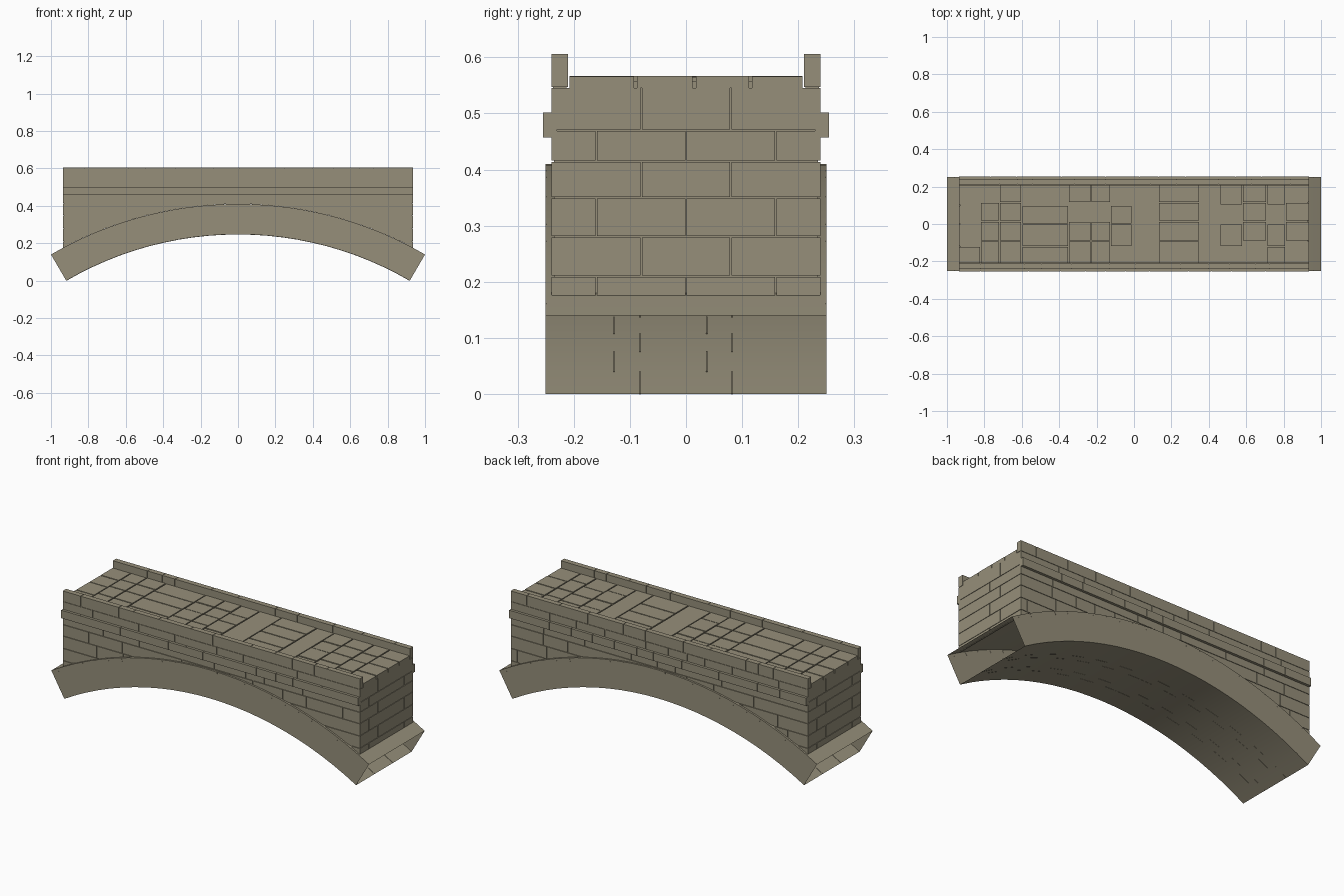
import bpy, bmesh, math, random

if "Cube" in bpy.data.objects:
    bpy.data.objects.remove(bpy.data.objects["Cube"])
random.seed(4)

STONE_RGBA = (0.305, 0.275, 0.195, 1)
STONE = bpy.data.materials.new("grey_brown_stone")
STONE.use_nodes = True
STONE.diffuse_color = STONE_RGBA
STONE.node_tree.nodes["Principled BSDF"].inputs["Base Color"].default_value = STONE_RGBA

R_OUT, R_IN, CZ = 1.987, 1.825, -1.577     # arch radii and centre height
HALF_ANGLE = math.asin(1 / R_OUT)
COURSES = 24
END, SIDE, PROUD = 0.935, 0.24, 0.005


def arc(r, t):
    return r * math.sin(t), CZ + r * math.cos(t)


def arch_top(x):
    return CZ + math.sqrt(R_OUT ** 2 - x * x)


def finish(name, bm):
    bmesh.ops.recalc_face_normals(bm, faces=bm.faces)
    mesh = bpy.data.meshes.new(name)
    bm.to_mesh(mesh)
    bm.free()
    mesh.materials.append(STONE)
    ob = bpy.data.objects.new(name, mesh)
    bpy.context.collection.objects.link(ob)
    return ob


def prism(bm, outline, y0, y1):
    """Extrude an x-z outline from y0 to y1."""
    a = [bm.verts.new((x, y0, z)) for x, z in outline]
    b = [bm.verts.new((x, y1, z)) for x, z in outline]
    bm.faces.new(a)
    bm.faces.new(b[::-1])
    for i in range(len(a)):
        j = (i + 1) % len(a)
        bm.faces.new((a[i], b[i], b[j], a[j]))


def box(bm, x0, x1, y0, y1, z0, z1):
    prism(bm, [(x0, z0), (x1, z0), (x1, z1), (x0, z1)], y0, y1)


def above_arch(x0, x1, z0, z1, lift=0.0):
    """Outline of a block whose lower edge is cut by the arch, or None."""
    n = max(4, int((x1 - x0) / 0.015))
    xs = [x0 + (x1 - x0) * i / n for i in range(n + 1)]
    low = [(x, max(z0, arch_top(x) + lift)) for x in xs]
    low = [p for p in low if p[1] < z1 - 0.001]
    if len(low) < 2:
        return None
    return low + [(low[-1][0], z1), (low[0][0], z1)]


def random_joints(shortest, longest):
    xs = [-END]
    while xs[-1] < END - longest:
        xs.append(xs[-1] + random.uniform(shortest, longest))
    return xs + [END]


def spans(edges, gap=0.0025):
    """Pairs of stone limits with a joint left between neighbours."""
    last = len(edges) - 2
    for i in range(last + 1):
        yield (edges[i] + (gap / 2 if i else 0),
               edges[i + 1] - (gap / 2 if i < last else 0))


# Arch ring: hollow, open at both ends
bm = bmesh.new()
rings = []
for i in range(COURSES + 1):
    t = HALF_ANGLE * (2 * i / COURSES - 1)
    rings.append([bm.verts.new((x, y, z)) for r, y in
                  ((R_OUT, -0.25), (R_OUT, 0.25), (R_IN, 0.25), (R_IN, -0.25))
                  for x, z in [arc(r, t)]])
for a, b in zip(rings, rings[1:]):
    for k in range(4):
        bm.faces.new((a[k], b[k], b[(k + 1) % 4], a[(k + 1) % 4]))
ring = finish("arch_ring", bm)
for ob in bpy.context.selected_objects:
    ob.select_set(False)
ring.select_set(True)
bpy.context.view_layer.objects.active = ring
bpy.ops.object.shade_smooth_by_angle(angle=math.radians(20))

# Staggered joints in the underside, and short ticks on the arch faces
bm = bmesh.new()
step = 2 * HALF_ANGLE / COURSES
for i in range(COURSES):
    t0 = -HALF_ANGLE + i * step
    t1 = t0 + step
    strip = [arc(R_IN - 0.001, t0), arc(R_IN - 0.001, t1),
             arc(R_IN + 0.002, t1), arc(R_IN + 0.002, t0)]
    from_end = min(i, COURSES - 1 - i)
    for y in ((-0.082, 0.082) if from_end % 2 == 0 else (-0.128, 0.037)):
        prism(bm, strip, y - 0.001, y + 0.001)
    tm, w = t0 + step / 2, 0.0005
    tick = [arc(R_OUT - 0.02, tm - w), arc(R_OUT - 0.02, tm + w),
            arc(R_OUT, tm + w), arc(R_OUT, tm - w)]
    for s in (-1, 1):
        prism(bm, tick, s * 0.249, s * 0.2505)
finish("arch_joints", bm)

# Recessed wall core, showing in the joints
bm = bmesh.new()
inner = END - PROUD
prism(bm, above_arch(-inner, inner, 0, 0.545, 0.001), -SIDE + PROUD, SIDE - PROUD)
box(bm, -inner, inner, -0.206, 0.206, 0.54, 0.558)
for s in (-1, 1):
    box(bm, -inner, inner, s * 0.213, s * 0.237, 0.54, 0.602)
    box(bm, -inner, inner, s * 0.23, s * 0.251, 0.459, 0.497)
finish("wall_core", bm)

# Coursed side and end walls
levels = [0.175, 0.21, 0.28, 0.35, 0.415, 0.47, 0.545]
sides, ends = bmesh.new(), bmesh.new()
for row, (z0, z1) in enumerate(spans(levels)):
    for s in (-1, 1):
        for x0, x1 in spans(random_joints(0.11, 0.3)):
            shape = above_arch(x0, x1, z0, z1)
            if shape:
                prism(sides, shape, s * (SIDE - 0.008), s * SIDE)
        mids = [-0.08, 0.08] if row % 2 else [-0.16, 0, 0.16]
        for y0, y1 in spans([-SIDE + 0.001] + mids + [SIDE - 0.001]):
            xa, xb = sorted((s * (END - 0.008), s * END))
            box(ends, xa, xb, y0, y1, z0, z1)
finish("side_wall_stones", sides)
finish("end_wall_stones", ends)

# Projecting string course and parapets
band, parapet = bmesh.new(), bmesh.new()
for s in (-1, 1):
    for x0, x1 in spans(random_joints(0.1, 0.26)):
        box(band, x0, x1, s * 0.23, s * 0.255, 0.457, 0.502)
    for x0, x1 in spans(random_joints(0.07, 0.24)):
        box(parapet, x0, x1, s * 0.21, s * SIDE, 0.547, 0.606)
finish("string_course", band)
finish("parapet_stones", parapet)

# Paved deck: columns of slabs with alternating joint rows
columns = [-END, -0.82, -0.72, -0.6, -0.35, -0.23, -0.125, -0.01, 0.13,
           0.35, 0.46, 0.58, 0.71, 0.81, END]
rows = {"A": [-0.12, 0, 0.1], "B": [-0.09, 0.015, 0.115], "N": []}
bm = bmesh.new()
for (x0, x1), kind in zip(spans(columns, 0.006), "ABBABBANBNABAB"):
    for y0, y1 in spans([-0.208] + rows[kind] + [0.208], 0.006):
        box(bm, x0, x1, y0, y1, 0.545, 0.565 + random.uniform(0, 0.002))
finish("deck_slabs", bm)
